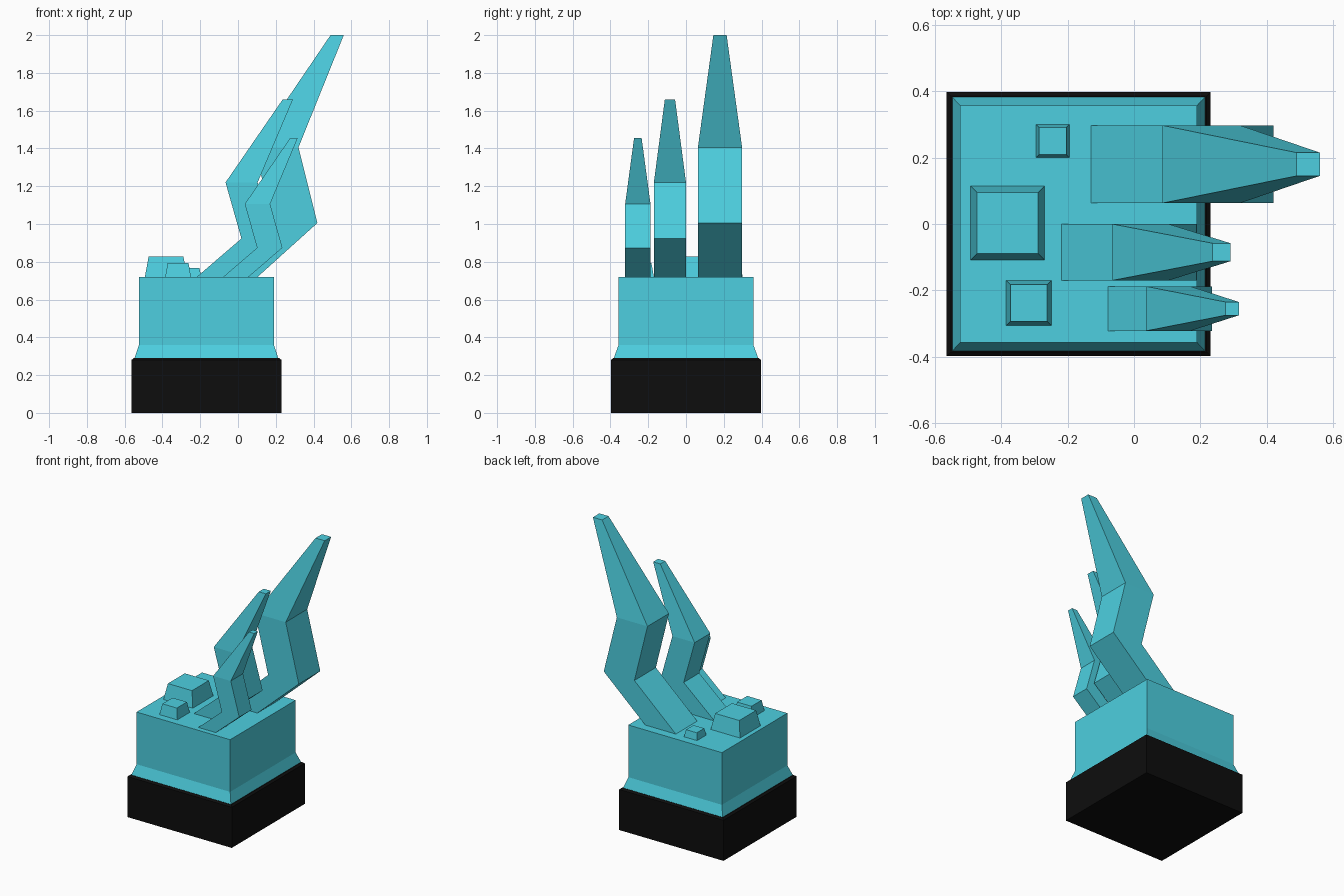
import bpy
import bmesh

cube = bpy.data.objects.get("Cube")
if cube:
    bpy.data.objects.remove(cube, do_unlink=True)


def make_material(name, color):
    mat = bpy.data.materials.new(name)
    mat.use_nodes = True
    mat.diffuse_color = color
    mat.node_tree.nodes["Principled BSDF"].inputs["Base Color"].default_value = color
    return mat


teal = make_material("teal", (0.074, 0.625, 0.745, 1))
black = make_material("black", (0.004, 0.004, 0.004, 1))


def loft(name, rings, mat):
    """Bridge square rings given as (center x, center y, z, half x, half y)."""
    bm = bmesh.new()
    loops = []
    for cx, cy, z, hx, hy in rings:
        corners = ((-1, -1), (1, -1), (1, 1), (-1, 1))
        loops.append([bm.verts.new((cx + sx * hx, cy + sy * hy, z)) for sx, sy in corners])
    for low, high in zip(loops, loops[1:]):
        for i in range(4):
            j = (i + 1) % 4
            bm.faces.new((low[i], low[j], high[j], high[i]))
    bm.faces.new(loops[0][::-1])
    bm.faces.new(loops[-1])
    bmesh.ops.recalc_face_normals(bm, faces=bm.faces)
    mesh = bpy.data.meshes.new(name)
    bm.to_mesh(mesh)
    bm.free()
    mesh.materials.append(mat)
    obj = bpy.data.objects.new(name, mesh)
    bpy.context.collection.objects.link(obj)
    return obj


# Plinth and flared block
CX = -0.167
TOP = 0.72
loft("plinth", [(CX, 0, 0, 0.398, 0.398), (CX, 0, 0.28, 0.398, 0.398),
                (CX, 0, 0.29, 0.385, 0.385)], black)
loft("block", [(CX, 0, 0.288, 0.381, 0.383), (CX, 0, 0.36, 0.357, 0.357),
               (CX, 0, TOP, 0.357, 0.357)], teal)


# Bent spikes: left edge x and height at each bend, square section, tapered tip
def spike(name, y, half, tip_half, base_x, knee, elbow, tip):
    path = [(base_x, TOP, half), (*knee, half), (*elbow, half), (*tip, tip_half)]
    loft(name, [(x + h, y, z, h, h) for x, z, h in path], teal)


spike("large_spike", 0.18, 0.117, 0.035, -0.13, (0.186, 1.005), (0.086, 1.405), (0.49, 2.0))
spike("middle_spike", -0.085, 0.085, 0.027, -0.218, (0.018, 0.923), (-0.066, 1.22), (0.237, 1.66))
spike("small_spike", -0.255, 0.067, 0.02, -0.078, (0.101, 0.874), (0.036, 1.106), (0.276, 1.455))


# Tapered studs on top of the block
def stud(name, x, y, half, inset, z):
    loft(name, [(x, y, TOP, half, half), (x, y, z, half - inset, half - inset)], teal)


stud("large_stud", -0.381, 0.003, 0.112, 0.02, 0.828)
stud("front_stud", -0.317, -0.238, 0.068, 0.013, 0.793)
stud("back_stud", -0.245, 0.25, 0.05, 0.009, 0.768)
